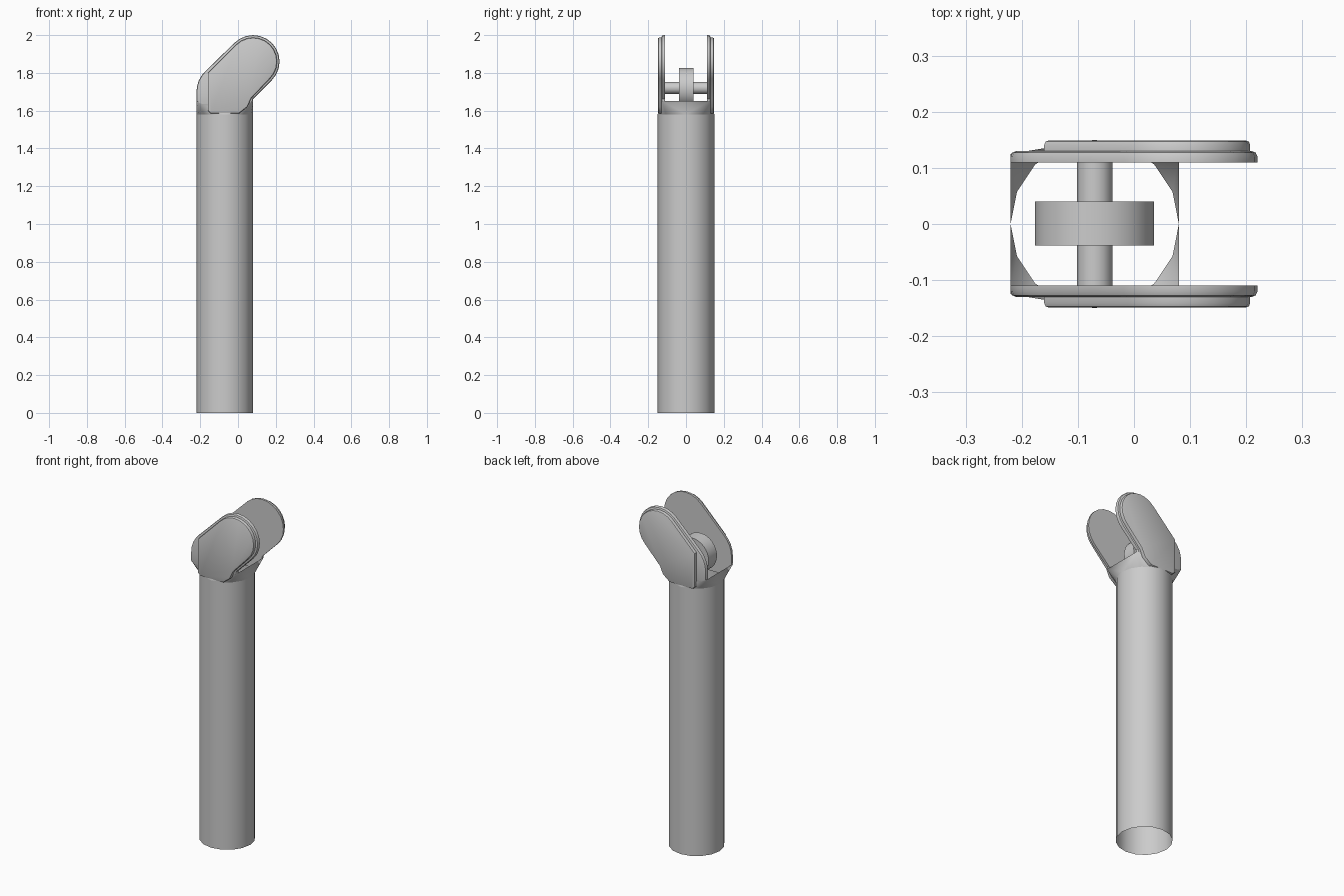
import bpy, bmesh, math

if "Cube" in bpy.data.objects:
    bpy.data.objects.remove(bpy.data.objects["Cube"])

CX = -0.07            # axis of the tube
TOP, RIM, R = 1.58, 1.65, 0.15

metal = bpy.data.materials.new("grey_metal")
metal.diffuse_color = (0.6, 0.6, 0.6, 1)
metal.use_nodes = True
metal.node_tree.nodes["Principled BSDF"].inputs["Base Color"].default_value = metal.diffuse_color


def finish(bm, name, angle=35, fix_normals=True):
    if fix_normals:
        bmesh.ops.recalc_face_normals(bm, faces=bm.faces[:])
    me = bpy.data.meshes.new(name)
    bm.to_mesh(me)
    bm.free()
    me.materials.append(metal)
    ob = bpy.data.objects.new(name, me)
    bpy.context.collection.objects.link(ob)
    bpy.ops.object.select_all(action='DESELECT')
    ob.select_set(True)
    bpy.context.view_layer.objects.active = ob
    bpy.ops.object.shade_smooth_by_angle(angle=math.radians(angle))
    return ob


def arc(cx, cz, r, a0, a1, n):
    return [(cx + r * math.cos(math.radians(a0 + (a1 - a0) * i / n)),
             cz + r * math.sin(math.radians(a0 + (a1 - a0) * i / n))) for i in range(n + 1)]


def plate(name, profile, y0, y1, bevel):
    """Slab with an xz profile from y0 to y1, rounded along the edge at y1."""
    bm = bmesh.new()
    inner = [bm.verts.new((x, y0, z)) for x, z in profile]
    outer = [bm.verts.new((x, y1, z)) for x, z in profile]
    bm.faces.new(inner)
    face = bm.faces.new(outer)
    n = len(profile)
    for i in range(n):
        j = (i + 1) % n
        bm.faces.new((inner[i], inner[j], outer[j], outer[i]))
    bmesh.ops.recalc_face_normals(bm, faces=bm.faces[:])
    bmesh.ops.bevel(bm, geom=face.edges[:], offset=bevel, segments=2,
                    profile=0.5, affect='EDGES')
    return finish(bm, name)


def cylinder(name, r, y0, y1, z, sides):
    """Closed cylinder lying along y."""
    bm = bmesh.new()
    ends = [[bm.verts.new((x, y, zz)) for x, zz in arc(CX, z, r, 0, 360, sides)[:-1]]
            for y in (y0, y1)]
    for ring in ends:
        bm.faces.new(ring)
    for i in range(sides):
        j = (i + 1) % sides
        bm.faces.new((ends[0][i], ends[0][j], ends[1][j], ends[1][i]))
    return finish(bm, name)


# Open tube
SIDES = 16
ring = arc(CX, 0, R, 0, 360, SIDES)[:-1]
bm = bmesh.new()
low = [bm.verts.new((x, y, 0)) for x, y in ring]
high = [bm.verts.new((x, y, TOP)) for x, y in ring]
for i in range(SIDES):
    j = (i + 1) % SIDES
    bm.faces.new((low[i], low[j], high[j], high[i]))
finish(bm, "tube", fix_normals=False)

# Open collar going from the round tube to a square rim
bm = bmesh.new()
base = [bm.verts.new((x, y, TOP)) for x, y in ring]
corners = [bm.verts.new((CX + sx * R, sy * 0.125, RIM))
           for sx, sy in ((1, 1), (-1, 1), (-1, -1), (1, -1))]
Q = SIDES // 4
for k, c in enumerate(corners):
    for i in range(k * Q, k * Q + Q):
        bm.faces.new((base[i], base[(i + 1) % SIDES], c))
    bm.faces.new((base[(k + 1) * Q % SIDES], corners[(k + 1) % 4], c))
finish(bm, "collar", fix_normals=False)

# Cheek plates with thinner cover plates, both sides
cheek = ([(-0.145, TOP), (0.005, TOP), (0.08, RIM), (0.08, 1.662)]
         + arc(0.08, 1.86, 0.14, -45, 135, 12)
         + arc(CX, 1.70, 0.15, 132, 180, 4) + [(-0.22, RIM)])
cover = ([(-0.16, 1.60), (-0.145, 1.585), (0.005, 1.585), (0.05, 1.62), (0.07, 1.665)]
         + arc(0.08, 1.86, 0.127, -45, 135, 12) + [(-0.16, 1.80)])
for side, s in (("front", -1), ("back", 1)):
    plate(side + "_cheek", cheek, s * 0.11, s * 0.13, 0.01)
    plate(side + "_cover", cover, s * 0.129, s * 0.149, 0.008)

# Roller on its pin
cylinder("pin", 0.032, -0.115, 0.115, 1.72, 12)
cylinder("roller", 0.106, -0.038, 0.04, 1.72, 32)
